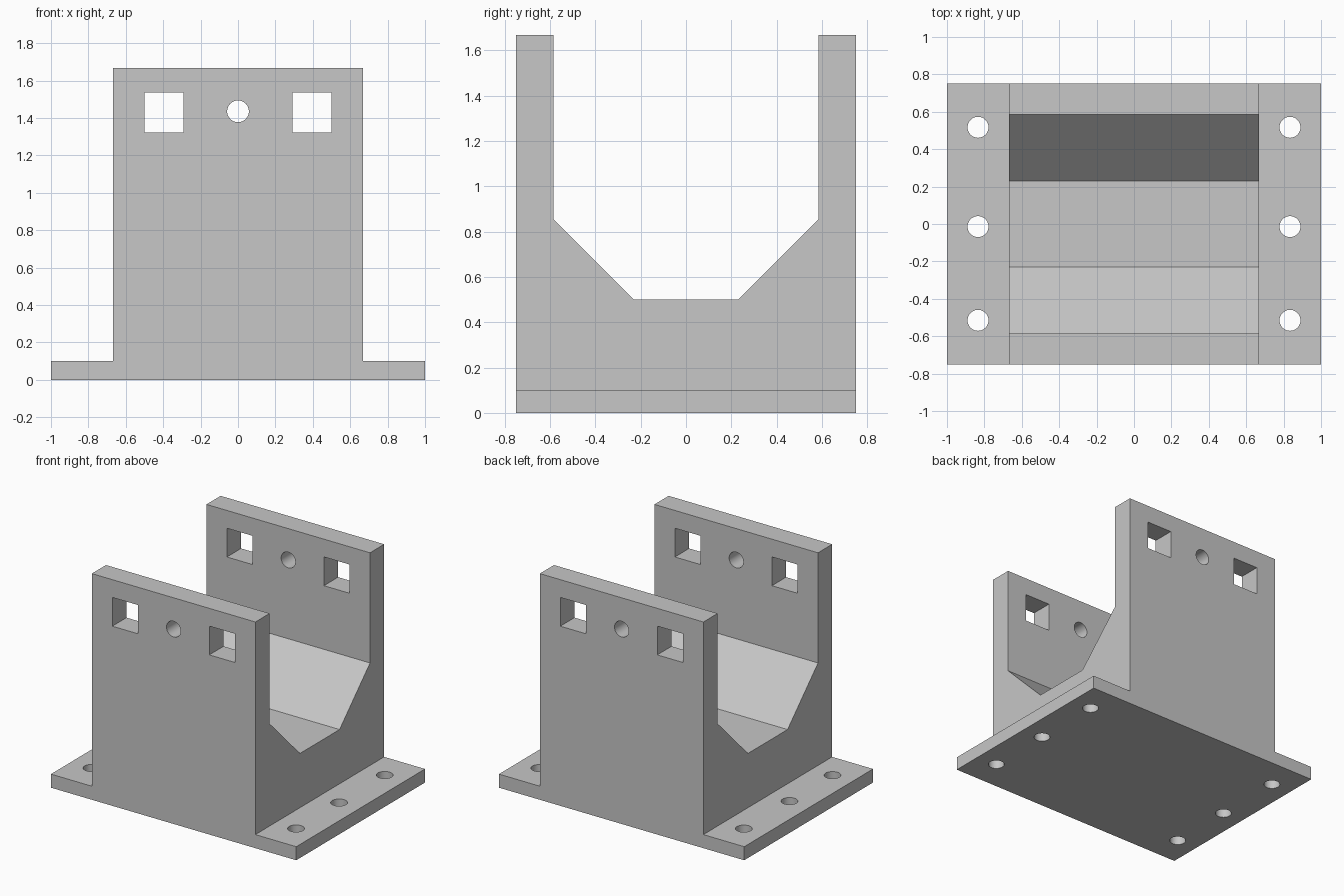
import bpy
import bmesh
import math
from mathutils import Matrix, Vector

default = bpy.data.objects.get("Cube")
if default:
    bpy.data.objects.remove(default, do_unlink=True)

# Overall sizes
HALF_LENGTH, HALF_DEPTH = 1.0, 0.75
BLOCK_X, BLOCK_TOP, PLATE_TOP = 0.667, 1.667, 0.1

grey = bpy.data.materials.new("plain_grey")
grey.use_nodes = True
colour = (0.57, 0.57, 0.57, 1)
grey.diffuse_color = colour
grey.node_tree.nodes["Principled BSDF"].inputs["Base Color"].default_value = colour


def finish(name, bm):
    bmesh.ops.recalc_face_normals(bm, faces=bm.faces)
    mesh = bpy.data.meshes.new(name)
    bm.to_mesh(mesh)
    bm.free()
    obj = bpy.data.objects.new(name, mesh)
    bpy.context.collection.objects.link(obj)
    return obj


def prism(name, points, start, end):
    """Extrude a closed outline of 3D points from start to end offset."""
    bm = bmesh.new()
    face = bm.faces.new([bm.verts.new(Vector(p) + Vector(start)) for p in points])
    geom = bmesh.ops.extrude_face_region(bm, geom=[face])["geom"]
    moved = [v for v in geom if isinstance(v, bmesh.types.BMVert)]
    bmesh.ops.translate(bm, verts=moved, vec=Vector(end) - Vector(start))
    return finish(name, bm)


def drill(name, centre, radius, length, rotation=Matrix()):
    bm = bmesh.new()
    bmesh.ops.create_cone(bm, cap_ends=True, segments=48, radius1=radius,
                          radius2=radius, depth=length,
                          matrix=Matrix.Translation(centre) @ rotation)
    return finish(name, bm)


def mirrored(half):
    """Complete a half outline across its first axis."""
    return half + [(-a, b) for a, b in reversed(half)]


# Bracket body: block standing on a wide base plate
outline = mirrored([(HALF_LENGTH, 0), (HALF_LENGTH, PLATE_TOP),
                    (BLOCK_X, PLATE_TOP), (BLOCK_X, BLOCK_TOP)])
bracket = prism("cradle_bracket", [(x, 0, z) for x, z in outline],
                (0, -HALF_DEPTH, 0), (0, HALF_DEPTH, 0))
bracket.data.materials.append(grey)

# Channel with sloping lower sides, open at the top
channel = mirrored([(0.23, 0.5), (0.585, 0.855), (0.585, 2)])
cutters = [prism("channel_cutter", [(0, y, z) for y, z in channel],
                 (-1, 0, 0), (1, 0, 0))]

# Square windows through both uprights
for side in (-1, 1):
    window = [(side * x, 0, z) for x, z in
              ((0.291, 1.324), (0.5, 1.324), (0.5, 1.536), (0.291, 1.536))]
    cutters.append(prism("window_cutter", window, (0, -1, 0), (0, 1, 0)))

# Round hole through both uprights
cutters.append(drill("pin_hole_cutter", (0, 0, 1.436), 0.058, 2,
                     Matrix.Rotation(math.pi / 2, 4, "X")))

# Mounting holes in the plate
for x in (-0.834, 0.834):
    for y in (-0.515, -0.014, 0.517):
        cutters.append(drill("bolt_hole_cutter", (x, y, 0.05), 0.056, 0.4))

for cutter in cutters:
    cut = bracket.modifiers.new(cutter.name, "BOOLEAN")
    cut.operation = "DIFFERENCE"
    cut.solver = "EXACT"
    cut.object = cutter
    cutter.hide_render = True

# Bake the cuts and remove the helpers
bpy.context.view_layer.update()
graph = bpy.context.evaluated_depsgraph_get()
result = bpy.data.meshes.new_from_object(bracket.evaluated_get(graph))
bracket.modifiers.clear()
bracket.data = result
for cutter in cutters:
    bpy.data.objects.remove(cutter, do_unlink=True)

bpy.ops.object.select_all(action="DESELECT")
bracket.select_set(True)
bpy.context.view_layer.objects.active = bracket
bpy.ops.object.shade_smooth_by_angle(angle=math.radians(30))
